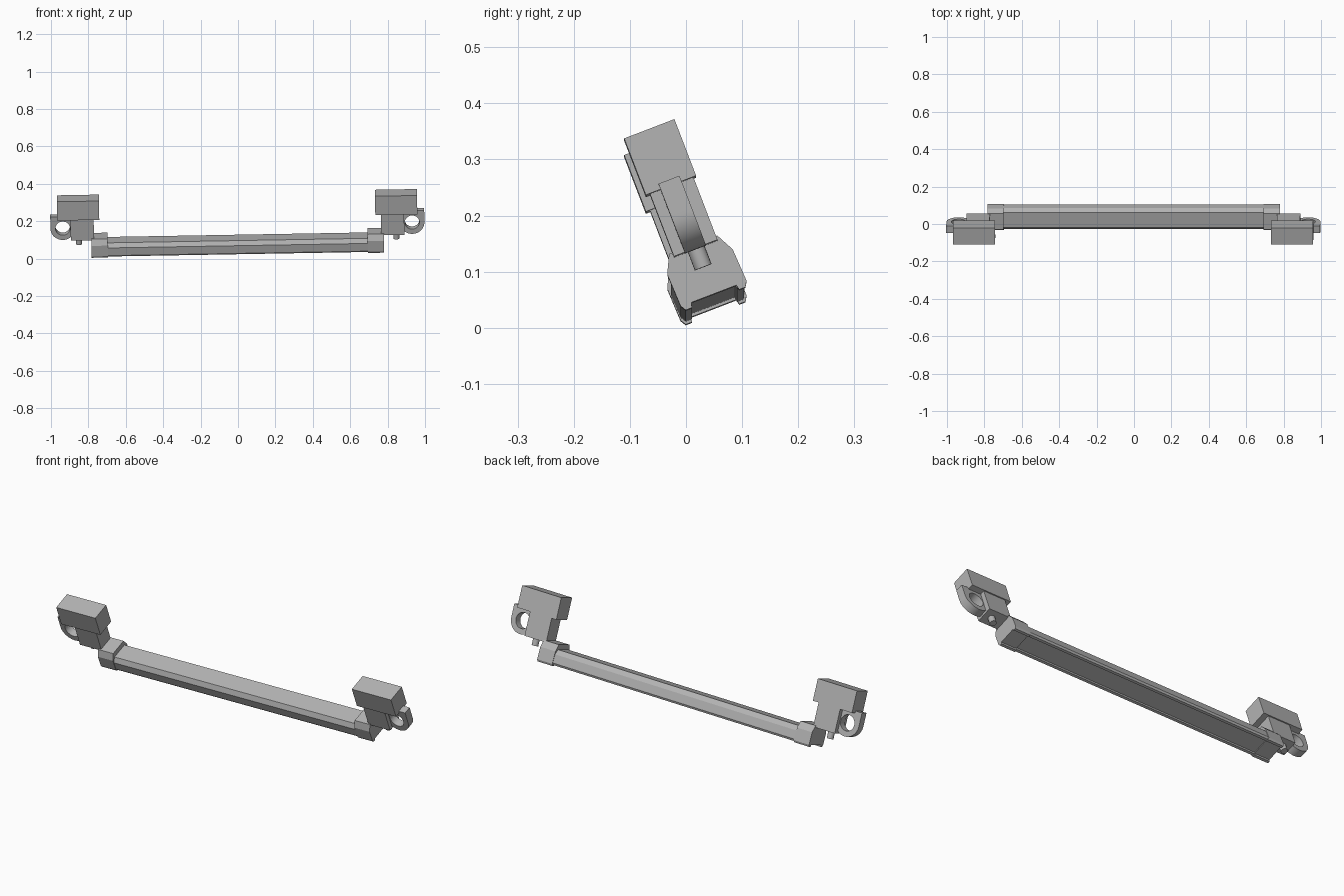
import bpy, bmesh
from math import radians, sin, cos, pi
from mathutils import Matrix

if "Cube" in bpy.data.objects:
    bpy.data.objects.remove(bpy.data.objects["Cube"], do_unlink=True)

grey = bpy.data.materials.new("plain_grey")
grey.use_nodes = True
colour = (0.45, 0.45, 0.45, 1)
grey.diffuse_color = colour
grey.node_tree.nodes["Principled BSDF"].inputs["Base Color"].default_value = colour

# The whole assembly leans towards the front and rises slightly to its left
POSE = Matrix.Rotation(radians(-1.0), 4, 'Y') @ Matrix.Rotation(radians(21), 4, 'X')


def finish(name, bm, mirrored=True, smooth=False):
    bmesh.ops.recalc_face_normals(bm, faces=bm.faces)
    mesh = bpy.data.meshes.new(name)
    bm.to_mesh(mesh)
    bm.free()
    mesh.materials.append(grey)
    obj = bpy.data.objects.new(name, mesh)
    bpy.context.collection.objects.link(obj)
    obj.matrix_world = POSE
    if mirrored:
        mod = obj.modifiers.new("both_ends", 'MIRROR')
        mod.use_mirror_merge = False
    if smooth:
        bpy.ops.object.select_all(action='DESELECT')
        bpy.context.view_layer.objects.active = obj
        obj.select_set(True)
        bpy.ops.object.shade_smooth_by_angle(angle=radians(30))
    return obj


def extrude_x(name, profile, x0, x1, mirrored):
    """Sweep a (y, z) section between two x positions."""
    bm = bmesh.new()
    face = bm.faces.new([bm.verts.new((x0, y, z)) for y, z in profile])
    new = bmesh.ops.extrude_face_region(bm, geom=[face])["geom"]
    bmesh.ops.translate(bm, vec=(x1 - x0, 0, 0),
                        verts=[v for v in new if isinstance(v, bmesh.types.BMVert)])
    return finish(name, bm, mirrored)


def box(name, x, y, z):
    return extrude_x(name, [(y[0], z[0]), (y[1], z[0]), (y[1], z[1]), (y[0], z[1])],
                     x[0], x[1], True)


def section(low, shoulder, top, inset):
    """Chamfered section with two thin rims under a recessed bottom."""
    a, b, rim, recess = inset, 0.126 - inset, 0.012, 0.009
    return [(a + 0.006, low), (a + 0.006 + rim, low), (a + 0.008 + rim, low + recess),
            (b - 0.008 - rim, low + recess), (b - 0.006 - rim, low), (b - 0.006, low),
            (b, low + 0.01), (b - 0.003, shoulder), (b - 0.02, top),
            (a + 0.014, top), (a - 0.002, shoulder), (a, low + 0.01)]


# Long bar and the caps that hold its ends
extrude_x("long_bar", section(0.022, 0.074, 0.097, 0.002), -0.70, 0.70, False)
extrude_x("end_caps", section(0.017, 0.088, 0.121, 0.0), 0.695, 0.782, True)

# Brackets: wide head block over a narrower body
box("bracket_heads", (0.738, 0.963), (0.012, 0.108), (0.231, 0.339))
box("bracket_bodies", (0.768, 0.892), (0.02, 0.103), (0.112, 0.232))

# Pegs under the bodies
bm = bmesh.new()
bmesh.ops.create_cone(bm, cap_ends=True, segments=20, radius1=0.016, radius2=0.016, depth=0.044,
                      matrix=Matrix.Translation((0.849, 0.062, 0.098)))
finish("pegs", bm, smooth=True)

# Eyelets: square above, round below, with a through hole
bm = bmesh.new()
N, R, HOLE, CX, CZ = 48, 0.066, 0.039, 0.934, 0.175
rings = []
for y in (0.04, 0.08):
    outer, inner = [], []
    for i in range(N):
        a = 2 * pi * i / N
        c, s = cos(a), sin(a)
        reach = R / max(abs(c), s) if s > 0 else R
        outer.append(bm.verts.new((CX + c * reach, y, CZ + s * reach)))
        inner.append(bm.verts.new((CX + c * HOLE, y, CZ + s * HOLE)))
    rings.append((outer, inner))
(o0, i0), (o1, i1) = rings
for p, q in ((o0, i0), (i0, i1), (i1, o1), (o1, o0)):
    for i in range(N):
        j = (i + 1) % N
        bm.faces.new((p[i], p[j], q[j], q[i]))
finish("eyelets", bm, smooth=True)
